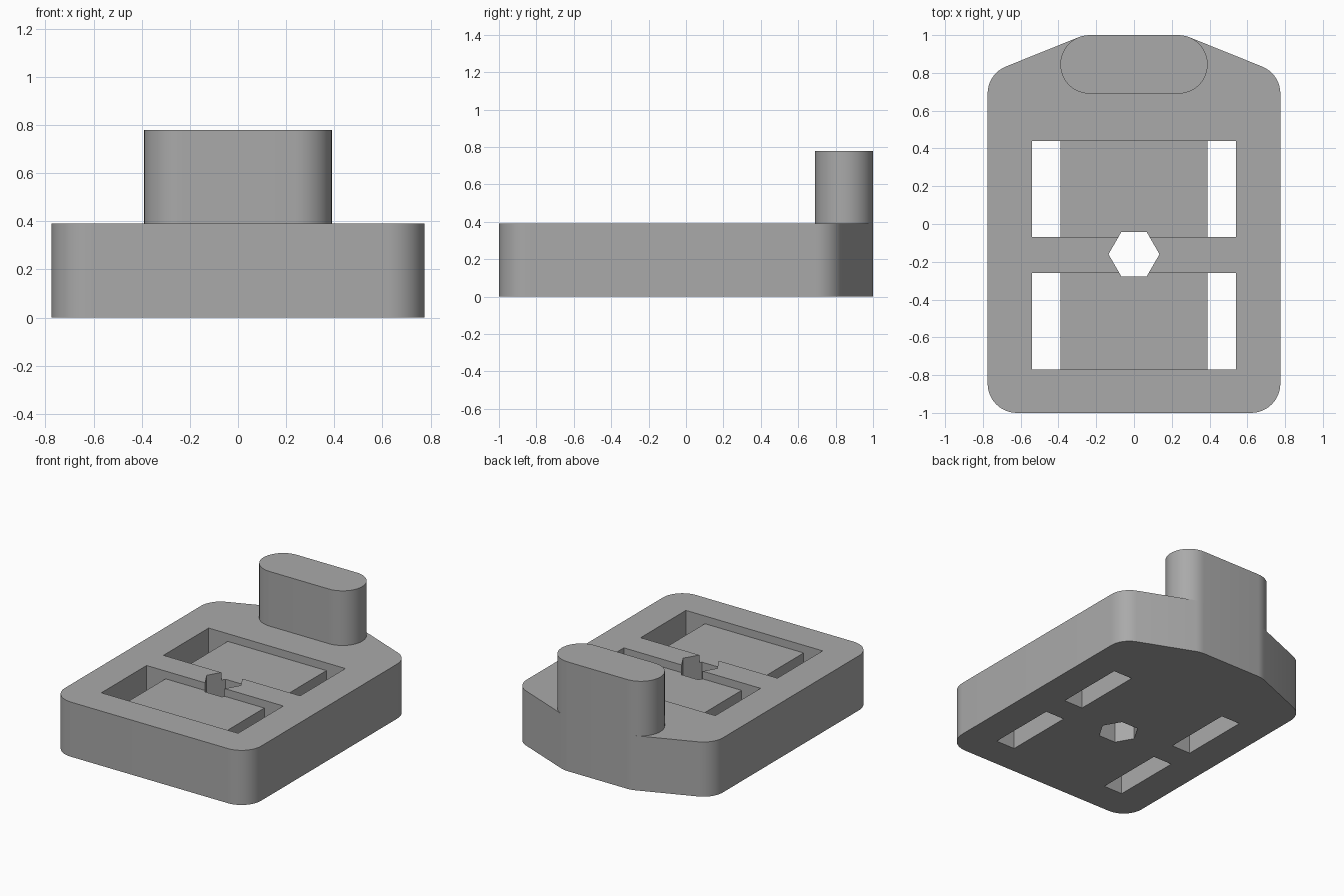
import bpy
import bmesh
from math import atan2, cos, pi, radians, sin

cube = bpy.data.objects.get("Cube")
if cube:
    bpy.data.objects.remove(cube, do_unlink=True)

BASE_TOP = 0.39
PEG_TOP = 0.78
RADIUS = 0.155

grey = bpy.data.materials.new("plain grey")
grey.use_nodes = True
colour = (0.4, 0.4, 0.4, 1)
grey.diffuse_color = colour
grey.node_tree.nodes["Principled BSDF"].inputs["Base Color"].default_value = colour


def prism(name, points, vector):
    """Extrude a flat outline of 3D points along a vector."""
    bm = bmesh.new()
    face = bm.faces.new([bm.verts.new(p) for p in points])
    moved = bmesh.ops.extrude_face_region(bm, geom=[face])["geom"]
    bmesh.ops.translate(bm, vec=vector, verts=[v for v in moved if isinstance(v, bmesh.types.BMVert)])
    bmesh.ops.recalc_face_normals(bm, faces=bm.faces)
    mesh = bpy.data.meshes.new(name)
    bm.to_mesh(mesh)
    bm.free()
    mesh.materials.append(grey)
    obj = bpy.data.objects.new(name, mesh)
    bpy.context.collection.objects.link(obj)
    return obj


def rounded(centres, z, steps=12):
    """Outline around equal circles whose centres run anticlockwise."""
    def heading(a, b):
        return atan2(b[1] - a[1], b[0] - a[0]) - pi / 2

    points = []
    for i, c in enumerate(centres):
        start = heading(centres[i - 1], c)
        sweep = (heading(c, centres[(i + 1) % len(centres)]) - start) % (2 * pi)
        count = max(2, round(steps * sweep / (pi / 2)))
        for k in range(count + 1):
            a = start + sweep * k / count
            points.append((c[0] + RADIUS * cos(a), c[1] + RADIUS * sin(a), z))
    return points


def activate(obj):
    bpy.ops.object.select_all(action="DESELECT")
    obj.select_set(True)
    bpy.context.view_layer.objects.active = obj


def cut(obj, cutter):
    cutter.hide_render = True
    mod = obj.modifiers.new("cut", "BOOLEAN")
    mod.operation = "DIFFERENCE"
    mod.solver = "EXACT"
    mod.object = cutter
    activate(obj)
    bpy.ops.object.modifier_apply(modifier=mod.name)
    bpy.data.objects.remove(cutter, do_unlink=True)


# Base plate with rounded corners and a tapered back
half = [(0.62, -0.845), (0.62, 0.69), (0.235, 0.845)]
outline = half + [(-x, y) for x, y in reversed(half)]
base = prism("base_plate", rounded(outline, 0), (0, 0, BASE_TOP))

# Two shallow pockets, each with a through slot at either side
right_side = [(0.39, 0.335), (0.39, -0.1), (0.54, -0.1), (0.54, 0.5)]
section = right_side + [(-x, z) for x, z in reversed(right_side)]
for front in (-0.77, -0.07):
    cut(base, prism("pocket_cutter", [(x, front, z) for x, z in section], (0, 0.51, 0)))

# Hexagonal hole through the middle bar
hexagon = [(0.135 * cos(k * pi / 3), -0.16 + 0.135 * sin(k * pi / 3), -0.1) for k in range(6)]
cut(base, prism("hexagon_cutter", hexagon, (0, 0, 1)))

# Upright peg flush with the back edge
peg = prism("upright_peg", rounded([(-0.235, 0.845), (0.235, 0.845)], BASE_TOP), (0, 0, PEG_TOP - BASE_TOP))

for part in (base, peg):
    activate(part)
    bpy.ops.object.shade_smooth_by_angle(angle=radians(30))
